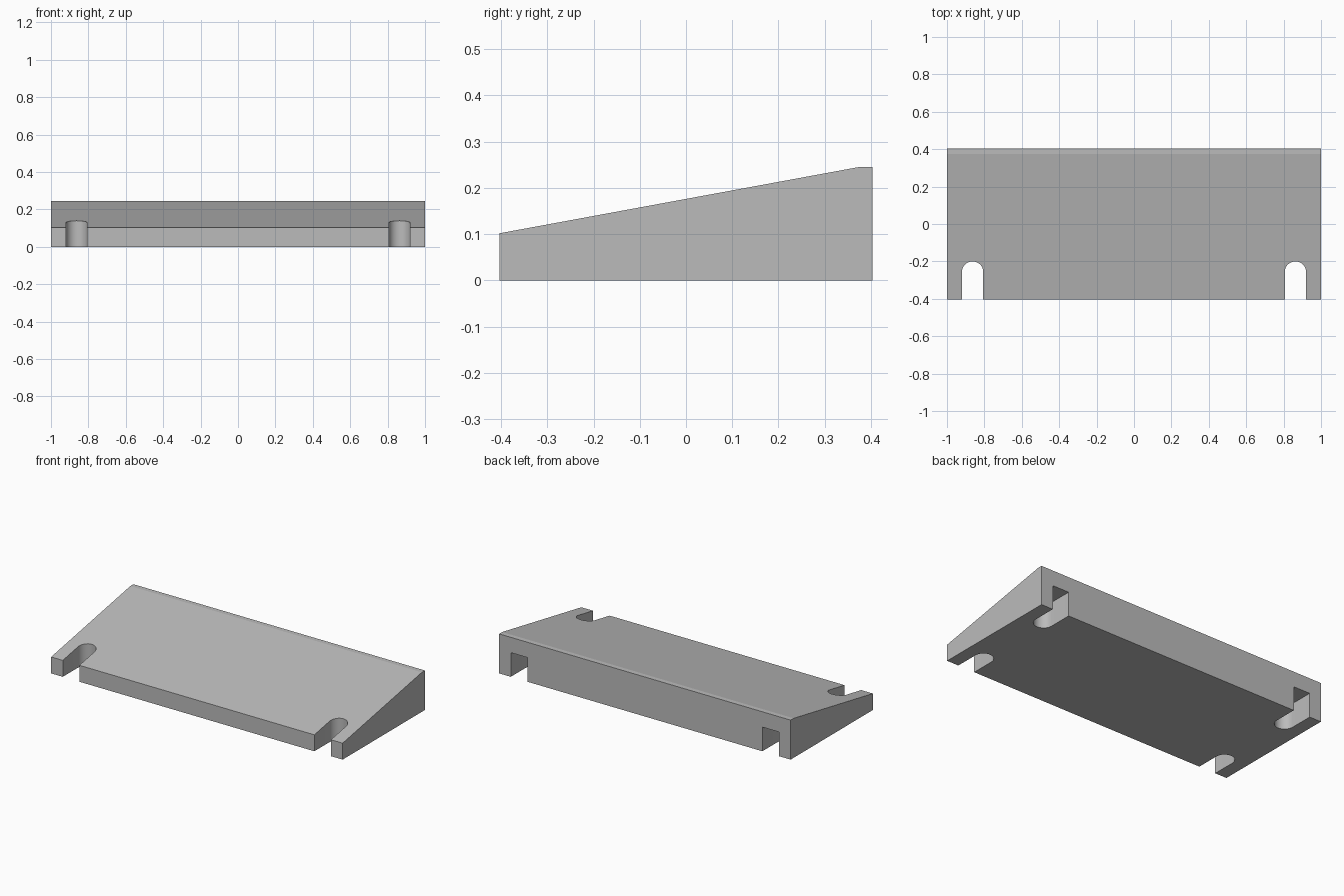
import bpy
import bmesh
import math

# Remove the default cube
cube = bpy.data.objects.get("Cube")
if cube:
    bpy.data.objects.remove(cube, do_unlink=True)

grey = bpy.data.materials.new("plain grey")
grey.use_nodes = True
colour = (0.5, 0.5, 0.5, 1.0)
grey.diffuse_color = colour
grey.node_tree.nodes["Principled BSDF"].inputs["Base Color"].default_value = colour

DEPTH = 0.403    # half depth of the wedge
SLOT_X = 0.863
SLOT_R = 0.057
SLOT_LEN = 0.203


def prism(name, outline, shift):
    """Extrude a closed outline of 3D points along a vector."""
    bm = bmesh.new()
    face = bm.faces.new([bm.verts.new(p) for p in outline])
    extruded = bmesh.ops.extrude_face_region(bm, geom=[face])["geom"]
    verts = [g for g in extruded if isinstance(g, bmesh.types.BMVert)]
    bmesh.ops.translate(bm, verts=verts, vec=shift)
    bmesh.ops.recalc_face_normals(bm, faces=bm.faces)
    mesh = bpy.data.meshes.new(name)
    bm.to_mesh(mesh)
    bm.free()
    mesh.materials.append(grey)
    obj = bpy.data.objects.new(name, mesh)
    bpy.context.collection.objects.link(obj)
    return obj


def slot_cutter(name, x, side, height):
    """Round-ended slot entering from the front (-1) or back (1) edge."""
    centre = DEPTH - SLOT_LEN + SLOT_R
    steps = 24
    outline = [(x + SLOT_R, side * (DEPTH + 0.1), -0.1)]
    for i in range(steps + 1):
        a = math.pi * i / steps
        outline.append((x + SLOT_R * math.cos(a),
                        side * (centre - SLOT_R * math.sin(a)), -0.1))
    outline.append((x - SLOT_R, side * (DEPTH + 0.1), -0.1))
    return prism(name, outline, (0, 0, height + 0.1))


# Sloped wedge body with a narrow flat ridge at the back
profile = [(-DEPTH, 0), (DEPTH, 0), (DEPTH, 0.245), (0.373, 0.245), (-DEPTH, 0.102)]
body = prism("wedge_body", [(-1, y, z) for y, z in profile], (2, 0, 0))

# Front slots go right through, back slots are closed on top
cutters = []
for side, end, height in ((-1, "front", 0.5), (1, "back", 0.15)):
    for sign, hand in ((1, "left"), (-1, "right")):
        cutters.append(slot_cutter(f"{end}_{hand}_slot_cutter", sign * SLOT_X, side, height))

bpy.context.view_layer.objects.active = body
body.select_set(True)
for cutter in cutters:
    mod = body.modifiers.new(cutter.name, "BOOLEAN")
    mod.operation = "DIFFERENCE"
    mod.solver = "EXACT"
    mod.object = cutter
    bpy.ops.object.modifier_apply(modifier=mod.name)
for cutter in cutters:
    bpy.data.objects.remove(cutter, do_unlink=True)

# Smooth the round slot ends, keep corners sharp
bpy.ops.object.select_all(action="DESELECT")
body.select_set(True)
bpy.ops.object.shade_smooth_by_angle(angle=math.radians(10))
